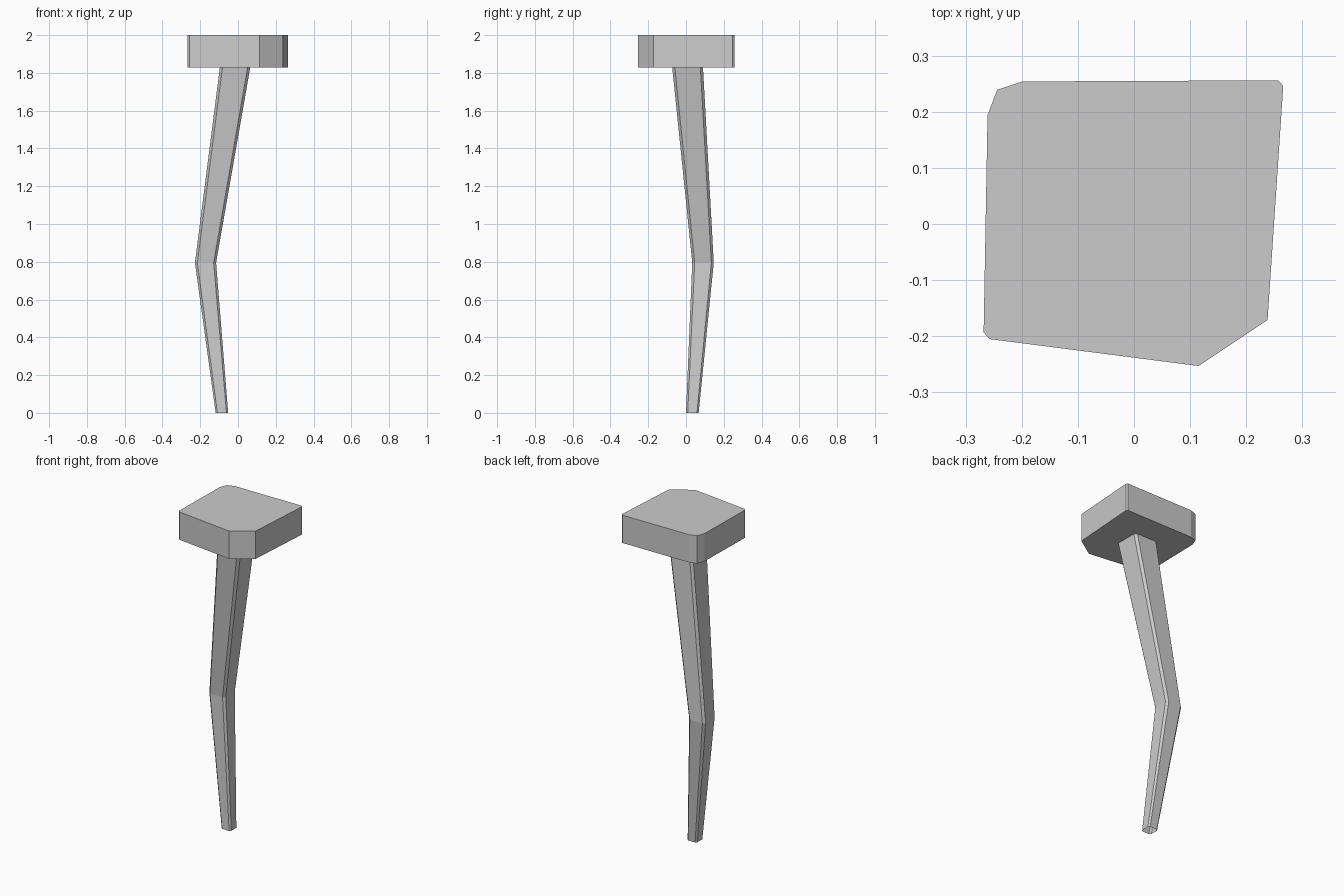
import bpy, bmesh

if "Cube" in bpy.data.objects:
    bpy.data.objects.remove(bpy.data.objects["Cube"])


def loft(name, rings, cap_bottom=True, cap_top=True):
    """Join a stack of equal-sized point rings into a mesh object."""
    bm = bmesh.new()
    loops = [[bm.verts.new(p) for p in ring] for ring in rings]
    n = len(loops[0])
    for low, high in zip(loops, loops[1:]):
        for i in range(n):
            j = (i + 1) % n
            bm.faces.new((low[i], low[j], high[j], high[i]))
    if cap_bottom:
        bm.faces.new(loops[0][::-1])
    if cap_top:
        bm.faces.new(loops[-1])
    mesh = bpy.data.meshes.new(name)
    bm.to_mesh(mesh)
    bm.free()
    obj = bpy.data.objects.new(name, mesh)
    bpy.context.collection.objects.link(obj)
    return obj


def chamfered_rect(x0, x1, y0, y1, c, z):
    """Counter-clockwise rectangle with cut corners."""
    return [(x0 + c, y0, z), (x1 - c, y0, z), (x1, y0 + c, z), (x1, y1 - c, z),
            (x1 - c, y1, z), (x0 + c, y1, z), (x0, y1 - c, z), (x0, y0 + c, z)]


# Head: irregular slab with worn corners
outline = [(-0.258, -0.205), (0.115, -0.253), (0.238, -0.171), (0.266, 0.246),
           (0.257, 0.256), (-0.199, 0.254), (-0.244, 0.239), (-0.261, 0.194),
           (-0.268, -0.193)]
loft("head_block", [[(x, y, z) for x, y in outline] for z in (1.828, 2.0)])

# Shaft: bent, tapered post with chamfered edges, open at the foot
loft("bent_post", [
    chamfered_rect(-0.118, -0.052, 0.000, 0.067, 0.009, 0.0),
    chamfered_rect(-0.228, -0.116, 0.033, 0.147, 0.013, 0.795),
    chamfered_rect(-0.096, 0.065, -0.073, 0.090, 0.014, 1.83),
], cap_bottom=False, cap_top=False)
